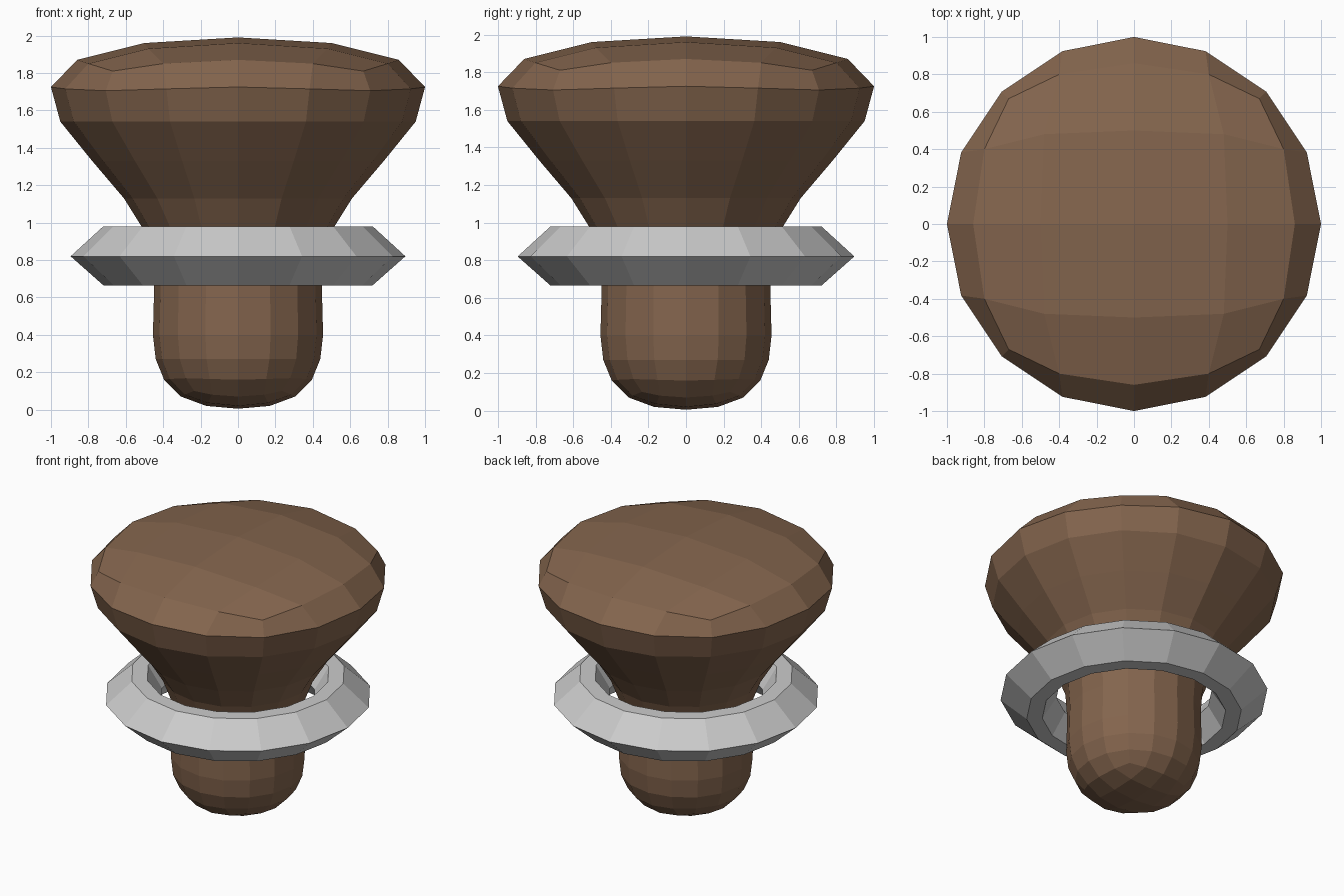
import bpy, bmesh
from math import cos, sin, pi, atan2

if "Cube" in bpy.data.objects:
    bpy.data.objects.remove(bpy.data.objects["Cube"])

SIDES = 16


def finish(bm, name):
    bmesh.ops.recalc_face_normals(bm, faces=bm.faces)
    mesh = bpy.data.meshes.new(name)
    bm.to_mesh(mesh)
    bm.free()
    obj = bpy.data.objects.new(name, mesh)
    bpy.context.collection.objects.link(obj)
    return obj


def ring(bm, r, z, dip=0.0):
    # dip shifts the diagonal corners up or down, peaking at 45 degrees
    verts = []
    for i in range(SIDES):
        a = 2 * pi * i / SIDES
        verts.append(bm.verts.new((r * cos(a), r * sin(a), z + dip * sin(2 * a) ** 2)))
    return verts


def bridge(bm, a, b):
    n = len(a)
    for i in range(n):
        j = (i + 1) % n
        bm.faces.new((a[i], a[j], b[j], b[i]))


def grid_cap(bm, shape):
    # 4 x 4 quad dome, symmetric; shape maps (far, near) steps to (far, near, z)
    g = {}
    for i in range(-2, 3):
        for j in range(-2, 3):
            ai, aj = abs(i), abs(j)
            far, near, z = shape[max(ai, aj), min(ai, aj)]
            x, y = (far, near) if ai >= aj else (near, far)
            g[i, j] = bm.verts.new((x if i > 0 else -x if i < 0 else 0,
                                    y if j > 0 else -y if j < 0 else 0, z))
    for i in range(-2, 2):
        for j in range(-2, 2):
            bm.faces.new((g[i, j], g[i + 1, j], g[i + 1, j + 1], g[i, j + 1]))
    edge = [k for k in g if max(abs(k[0]), abs(k[1])) == 2]
    edge.sort(key=lambda k: atan2(k[1], k[0]) % (2 * pi))
    return [g[k] for k in edge]


# Turned wooden body: domed bottom, stem, flared head, domed top
bottom = {(0, 0): (0, 0, 0.005), (1, 0): (0.17, 0, 0.02), (1, 1): (0.16, 0.16, 0.036),
          (2, 0): (0.305, 0, 0.07), (2, 1): (0.285, 0.14, 0.08), (2, 2): (0.235, 0.235, 0.10)}
top = {(0, 0): (0, 0, 1.99), (1, 0): (0.5, 0, 1.96), (1, 1): (0.48, 0.48, 1.93),
       (2, 0): (0.86, 0, 1.87), (2, 1): (0.8, 0.4, 1.85), (2, 2): (0.67, 0.67, 1.81)}
profile = [(0.395, 0.16, 0.008), (0.44, 0.27, 0), (0.455, 0.4, 0), (0.448, 0.66, 0),
           (0.46, 0.84, 0), (0.51, 0.97, 0), (0.61, 1.13, 0), (0.78, 1.33, 0),
           (0.95, 1.54, 0), (1.0, 1.725, -0.02)]
bm = bmesh.new()
loops = [grid_cap(bm, bottom)] + [ring(bm, *p) for p in profile] + [grid_cap(bm, top)]
for a, b in zip(loops, loops[1:]):
    bridge(bm, a, b)
body = finish(bm, "knob_body")
wood = bpy.data.materials.new("brown_wood")
wood.diffuse_color = (0.23, 0.13, 0.075, 1)
wood.use_nodes = True
wood.node_tree.nodes["Principled BSDF"].inputs["Base Color"].default_value = wood.diffuse_color
body.data.materials.append(wood)

# Grey collar loosely surrounding the neck
section = [(0.895, 0.82), (0.72, 0.98), (0.615, 0.98),
           (0.52, 0.82), (0.615, 0.665), (0.72, 0.665)]
bm = bmesh.new()
loops = [ring(bm, r, z) for r, z in section]
for k in range(len(loops)):
    bridge(bm, loops[k - 1], loops[k])
finish(bm, "collar_ring")
